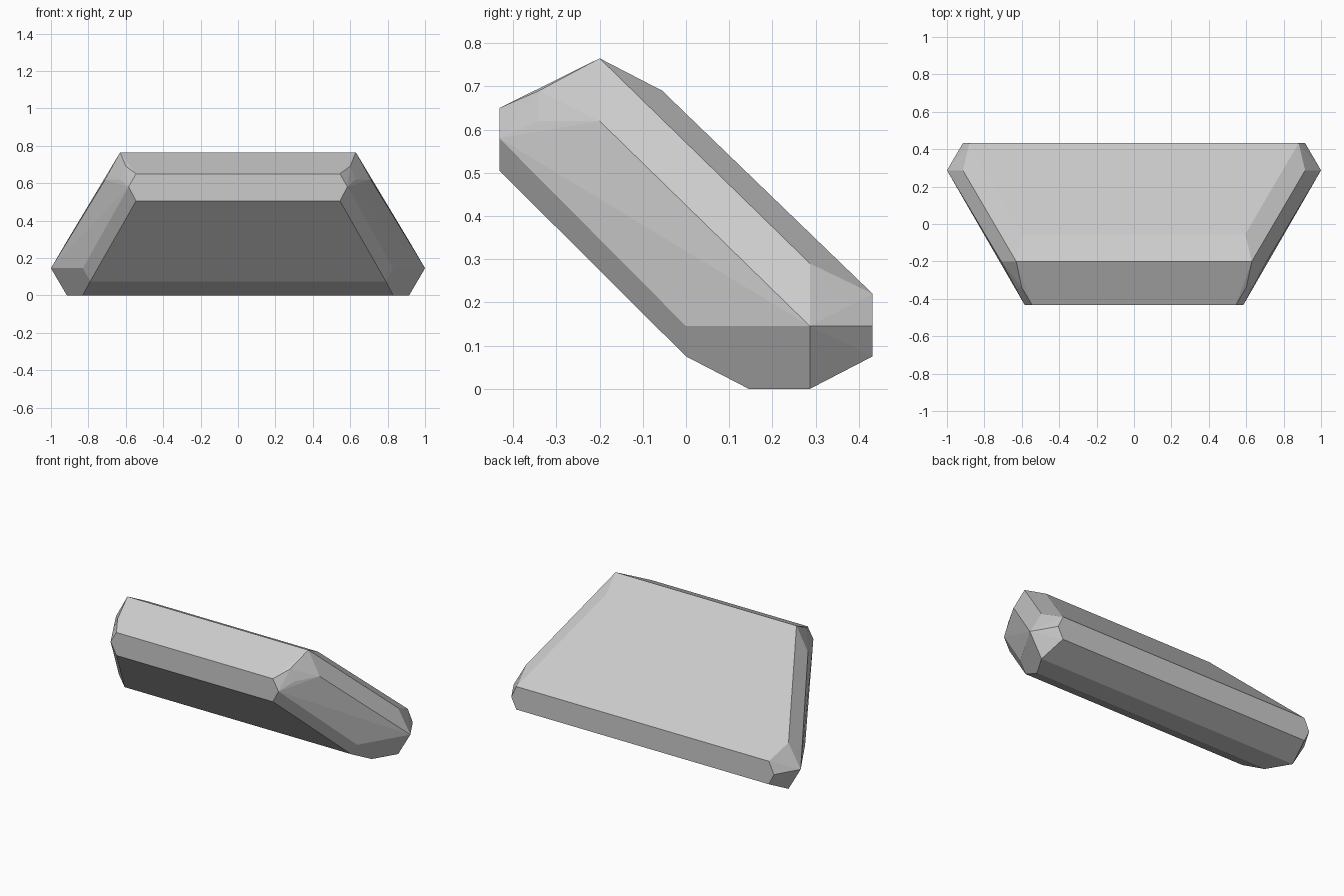
import bpy
import bmesh
import math

default_cube = bpy.data.objects.get("Cube")
if default_cube is not None:
    bpy.data.objects.remove(default_cube, do_unlink=True)


def flat_material(name, colour):
    material = bpy.data.materials.new(name)
    material.use_nodes = True
    material.diffuse_color = colour
    shader = next(n for n in material.node_tree.nodes if n.type == "BSDF_PRINCIPLED")
    shader.inputs["Base Color"].default_value = colour
    return material


def mirrored_hull(name, corners, material):
    """Wrap a faceted solid around corners and their mirror images in x."""
    mesh = bpy.data.meshes.new(name)
    solid = bmesh.new()
    for side in (-1, 1):
        for x, y, z in corners:
            solid.verts.new((side * x, y, z))
    bmesh.ops.convex_hull(solid, input=solid.verts[:])
    # Merge the triangles of each facet back into one flat polygon
    bmesh.ops.dissolve_limit(solid, angle_limit=math.radians(3),
                             verts=solid.verts[:], edges=solid.edges[:])
    bmesh.ops.recalc_face_normals(solid, faces=solid.faces[:])
    solid.to_mesh(mesh)
    solid.free()
    mesh.materials.append(material)
    slab = bpy.data.objects.new(name, mesh)
    bpy.context.collection.objects.link(slab)
    return slab


# Chamfered front end
front_end = [(0.545, -0.432, 0.65), (0.585, -0.432, 0.58), (0.545, -0.432, 0.505)]
# Bevelled upper front corner
upper_corner = [(0.63, -0.2, 0.765), (0.595, -0.055, 0.69), (0.71, -0.2, 0.62),
                (0.63, -0.34, 0.62), (0.6, -0.34, 0.69)]
# Bevelled foot under the slope
foot = [(0.79, 0, 0.075), (0.83, 0, 0.145), (0.83, 0.145, 0), (0.915, 0.287, 0)]
# Wide back end
back_end = [(1, 0.287, 0.145), (0.915, 0.287, 0.29), (0.88, 0.432, 0.22),
            (0.915, 0.432, 0.145), (0.88, 0.432, 0.075)]

grey = flat_material("plain grey", (0.6, 0.6, 0.6, 1))
mirrored_hull("sloped_slab", front_end + upper_corner + foot + back_end, grey)
